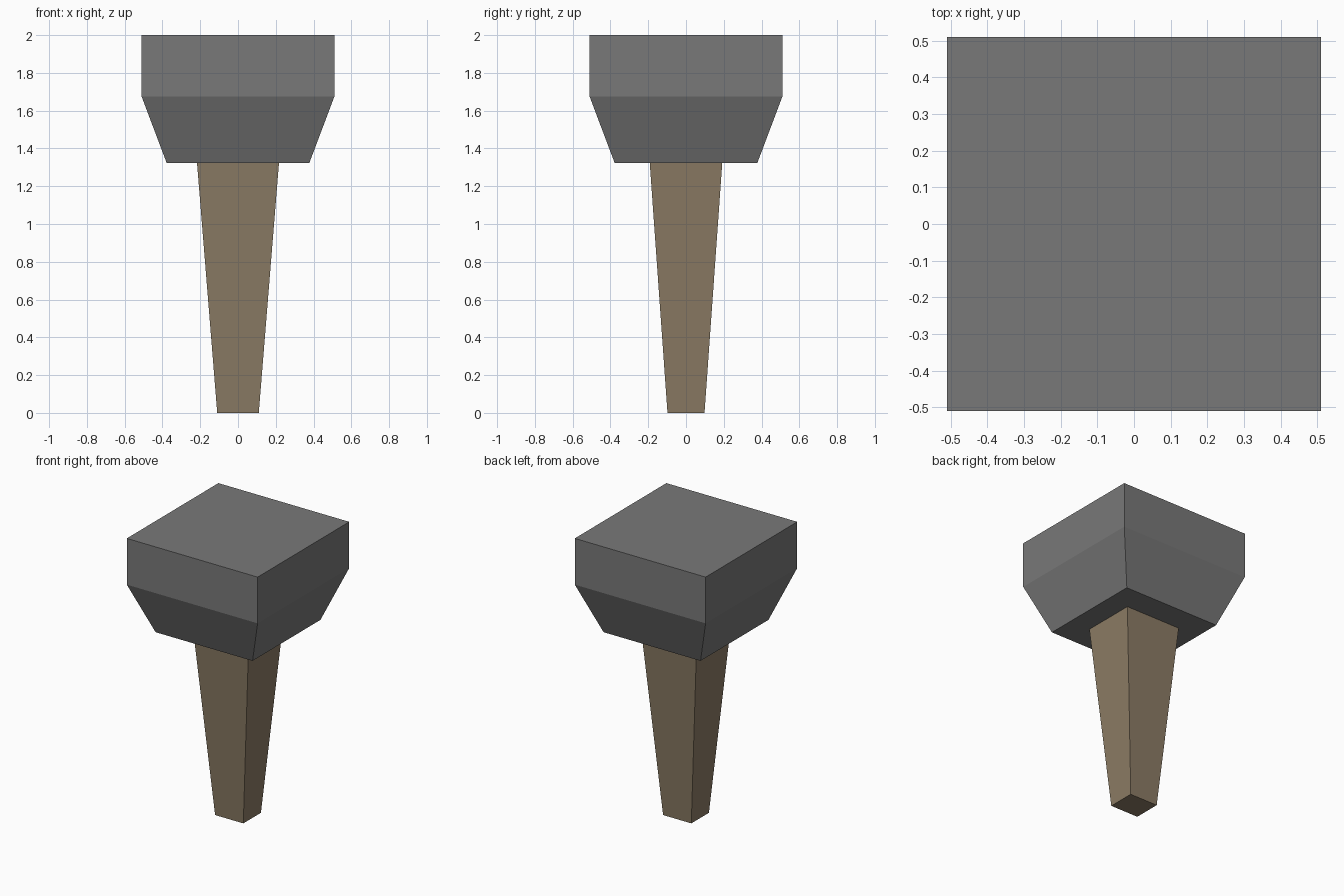
import bpy, bmesh

if "Cube" in bpy.data.objects:
    bpy.data.objects.remove(bpy.data.objects["Cube"])


def material(name, rgb):
    m = bpy.data.materials.new(name)
    m.diffuse_color = (*rgb, 1.0)
    m.use_nodes = True
    m.node_tree.nodes["Principled BSDF"].inputs["Base Color"].default_value = m.diffuse_color
    return m


def rect_loft(name, sections, mat):
    """Skin a stack of rectangles given as (half_x, half_y, z), capped at both ends."""
    bm = bmesh.new()
    rings = [[bm.verts.new((sx * hx, sy * hy, z))
              for sx, sy in ((-1, -1), (1, -1), (1, 1), (-1, 1))]
             for hx, hy, z in sections]
    for low, high in zip(rings, rings[1:]):
        for i in range(4):
            j = (i + 1) % 4
            bm.faces.new((low[i], low[j], high[j], high[i]))
    bm.faces.new(rings[0][::-1])
    bm.faces.new(rings[-1])
    bmesh.ops.recalc_face_normals(bm, faces=bm.faces)
    mesh = bpy.data.meshes.new(name)
    bm.to_mesh(mesh)
    bm.free()
    mesh.materials.append(mat)
    obj = bpy.data.objects.new(name, mesh)
    bpy.context.collection.objects.link(obj)
    return obj


stone = material("grey stone", (0.19, 0.19, 0.19))
wood = material("brown wood", (0.262, 0.202, 0.130))

# Tapered handle, slightly wider in x than in y
rect_loft("handle", [(0.11, 0.098, 0.0), (0.217, 0.192, 1.324)], wood)

# Square head: flared lower half, straight upper half
rect_loft("head", [(0.378, 0.378, 1.324), (0.51, 0.51, 1.674), (0.51, 0.51, 2.0)], stone)
